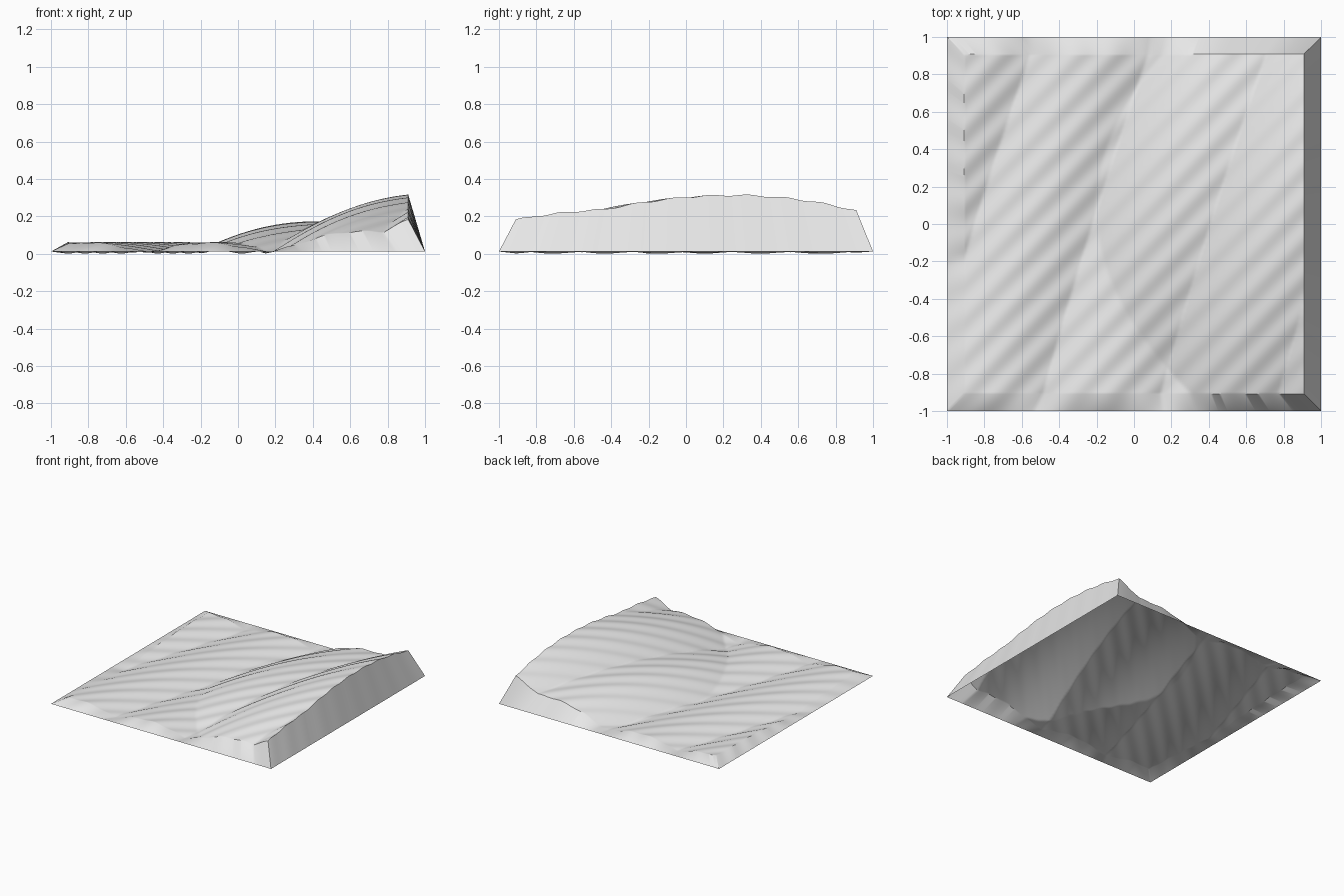
import bpy, bmesh, math

if "Cube" in bpy.data.objects:
    bpy.data.objects.remove(bpy.data.objects["Cube"], do_unlink=True)

INNER = 0.91        # half width of the dune field
RIM_Z = 0.012       # height of the outer rim
PERIOD = 0.63       # spacing of the dune troughs


def dune_height(x, y):
    # Rounded dunes between sharp, slanting troughs
    trough = -0.22 + 0.31 * y + 0.02 * y * y
    dune = 0.054 * abs(math.sin(math.pi * (x - trough) / PERIOD))
    # Broad hill rising toward the left side, with a curved foot
    foot = -0.2 + 0.42 * ((y - 0.08) / 0.9) ** 2
    hill = 0.24 * max(0.0, x - foot)
    # Fine diagonal wind ripples
    ripple = 0.004 * math.cos(2 * math.pi * (y - x - 0.22) / 0.2)
    return 0.004 + dune + hill + ripple


# Sand material
sand = bpy.data.materials.new("pale_grey_sand")
sand.use_nodes = True
colour = (0.8, 0.8, 0.8, 1.0)
sand.diffuse_color = colour
sand.node_tree.nodes["Principled BSDF"].inputs["Base Color"].default_value = colour

# Dune field
bm = bmesh.new()
bmesh.ops.create_grid(bm, x_segments=160, y_segments=160, size=INNER)
for v in bm.verts:
    v.co.z = dune_height(v.co.x, v.co.y)

# Sloping skirt around the open underside
border = [e for e in bm.edges if e.is_boundary]
skirt = bmesh.ops.extrude_edge_only(bm, edges=border)["geom"]
for v in skirt:
    if isinstance(v, bmesh.types.BMVert):
        v.co.x /= INNER
        v.co.y /= INNER
        v.co.z = RIM_Z
bmesh.ops.recalc_face_normals(bm, faces=bm.faces)
if sum(f.normal.z for f in bm.faces) < 0:
    bmesh.ops.reverse_faces(bm, faces=bm.faces)

# Smooth shading with sharp steep edges
for f in bm.faces:
    f.smooth = True
for e in bm.edges:
    e.smooth = e.calc_face_angle(0.0) < math.radians(35)

mesh = bpy.data.meshes.new("sand_dunes")
bm.to_mesh(mesh)
bm.free()
mesh.materials.append(sand)
dunes = bpy.data.objects.new("sand_dunes", mesh)
bpy.context.collection.objects.link(dunes)
